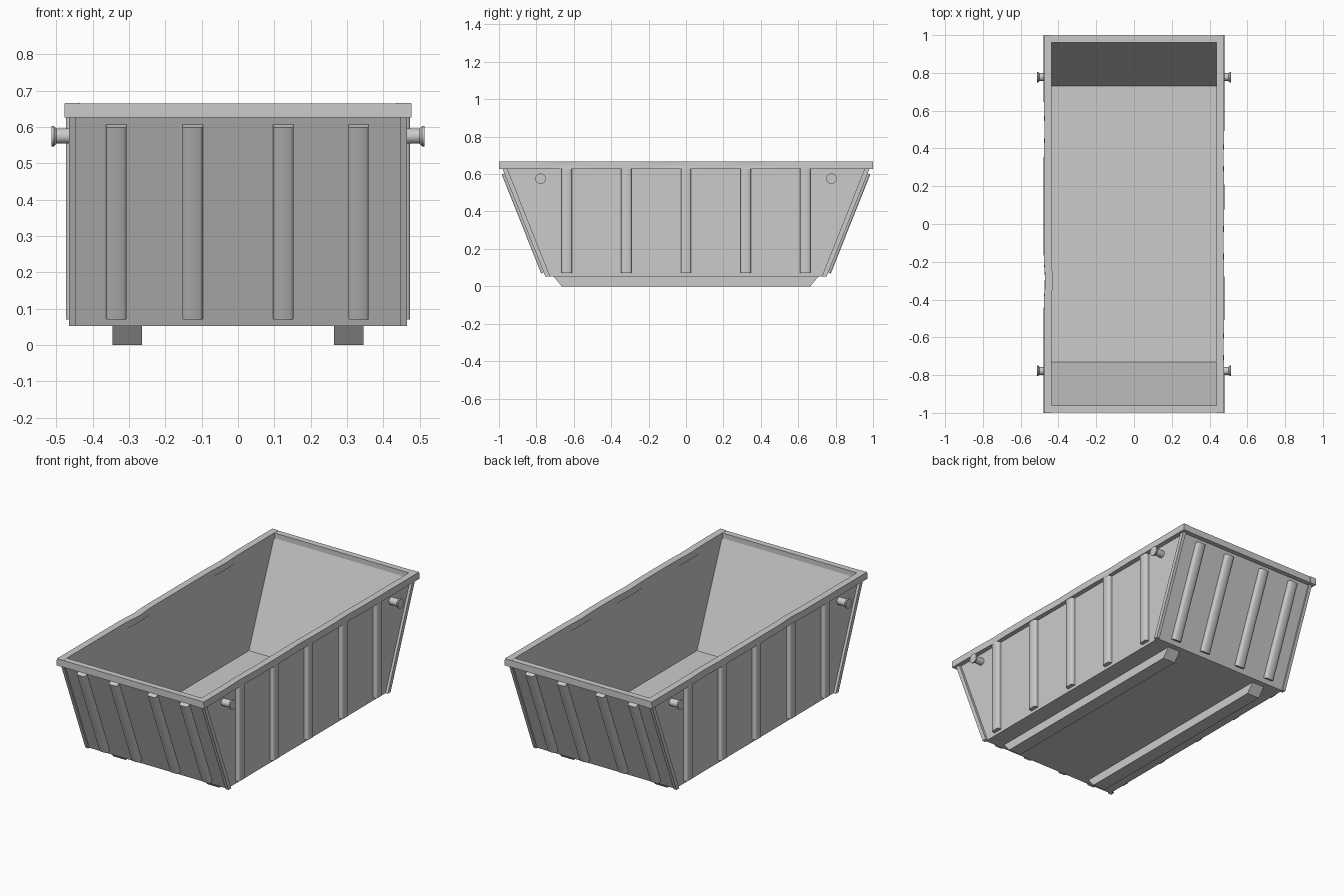
import bpy, bmesh, math
from mathutils import Vector

if "Cube" in bpy.data.objects:
    bpy.data.objects.remove(bpy.data.objects["Cube"])


def finish(name, bm, smooth=False):
    bmesh.ops.recalc_face_normals(bm, faces=bm.faces)
    me = bpy.data.meshes.new(name)
    bm.to_mesh(me)
    bm.free()
    ob = bpy.data.objects.new(name, me)
    bpy.context.collection.objects.link(ob)
    if smooth:
        bpy.context.view_layer.objects.active = ob
        ob.select_set(True)
        bpy.ops.object.shade_smooth_by_angle(angle=math.radians(35))
        ob.select_set(False)
    return ob


def loft(name, rings, capped=True, smooth=False):
    """Bridge equal-length point rings, optionally capping both ends."""
    bm = bmesh.new()
    vs = [[bm.verts.new(p) for p in r] for r in rings]
    n = len(vs[0])
    for a, b in zip(vs, vs[1:]):
        for i in range(n):
            j = (i + 1) % n
            bm.faces.new((a[i], a[j], b[j], b[i]))
    if capped:
        bm.faces.new(vs[0])
        bm.faces.new(vs[-1])
    return finish(name, bm, smooth)


def rect(x, y, z):
    return [(-x, -y, z), (x, -y, z), (x, y, z), (-x, y, z)]


def rib(name, start, end, across, out, width=0.056, depth=0.024):
    """Pressed rib: rounded channel section swept from start to end."""
    h = width / 2
    section = [(-h, -0.004), (-h, depth * 0.6), (-h * 0.9, depth * 0.85),
               (-h * 0.7, depth), (h * 0.7, depth), (h * 0.9, depth * 0.85),
               (h, depth * 0.6), (h, -0.004)]
    a, o = Vector(across), Vector(out).normalized()
    loft(name, [[Vector(p) + a * u + o * v for u, v in section]
                for p in (start, end)], smooth=True)


def wall_y(z):
    return 0.742 + (z - 0.052) * (0.972 - 0.742) / (0.63 - 0.052)


# Open body shell: outside, over the lip, down to the inner floor
loft("skip_body", [rect(0.45, 0.742, 0.052), rect(0.45, 0.976, 0.64),
                   rect(0.44, 0.964, 0.64), rect(0.44, 0.730, 0.062)])

# Rim side tubes, slightly dented from use
for s in (-1, 1):
    dents = [(-0.3, 0.007, 0.07), (0.5, 0.004, 0.08)] if s < 0 else \
            [(-0.1, 0.004, 0.1), (0.35, 0.004, 0.08), (-0.65, 0.004, 0.08)]
    rings = []
    for i in range(49):
        y = -1 + i / 24
        d = sum(a * math.exp(-((y - c) / w) ** 2) for c, a, w in dents)
        rings.append([(s * (0.437 - d), y, 0.626), (s * (0.478 - d), y, 0.626),
                      (s * (0.478 - 2 * d), y, 0.648), (s * (0.477 - d), y, 0.666),
                      (s * (0.437 - d), y, 0.666 - d * 0.3)])
    loft("rim_side", rings, smooth=True)

for s in (-1, 1):
    # Rim end tube
    loft("rim_end", [[(x, s * 0.962, 0.626), (x, s * 0.998, 0.626),
                      (x, s * 0.998, 0.665), (x, s * 0.962, 0.665)]
                     for x in (-0.44, 0.44)])

    # Ribs on the sloping end
    for x in (-0.335, -0.125, 0.125, 0.332):
        rib("end_rib", (x, s * wall_y(0.077), 0.077), (x, s * wall_y(0.607), 0.607),
            (1, 0, 0), (0, s * 0.578, -0.23))

    # Vertical ribs on the long side
    for i in range(-2, 3):
        rib("side_rib", (s * 0.45, i * 0.319, 0.07), (s * 0.45, i * 0.319, 0.628),
            (0, 1, 0), (s, 0, 0))

    # Sloping corner flanges
    for t in (-1, 1):
        loft("corner_flange", [[(s * 0.446, t * (wall_y(z) - 0.016), z),
                                (s * 0.465, t * (wall_y(z) - 0.016), z),
                                (s * 0.465, t * (wall_y(z) + 0.010), z),
                                (s * 0.446, t * (wall_y(z) + 0.010), z)]
                               for z in (0.052, 0.628)])

        # Lifting lugs: turned pin with a flared cap
        rings = [[(s * x, t * 0.778 + r * math.cos(k * math.tau / 24),
                   0.575 + r * math.sin(k * math.tau / 24)) for k in range(24)]
                 for x, r in ((0.445, 0.021), (0.50, 0.021), (0.507, 0.028), (0.513, 0.028))]
        loft("lifting_lug", rings, smooth=True)

    # Skid runner with chamfered ends
    profile = [(-0.665, 0), (0.665, 0), (0.71, 0.054), (-0.71, 0.054)]
    loft("skid_runner", [[(s * x, y, z) for y, z in profile] for x in (0.264, 0.345)])
